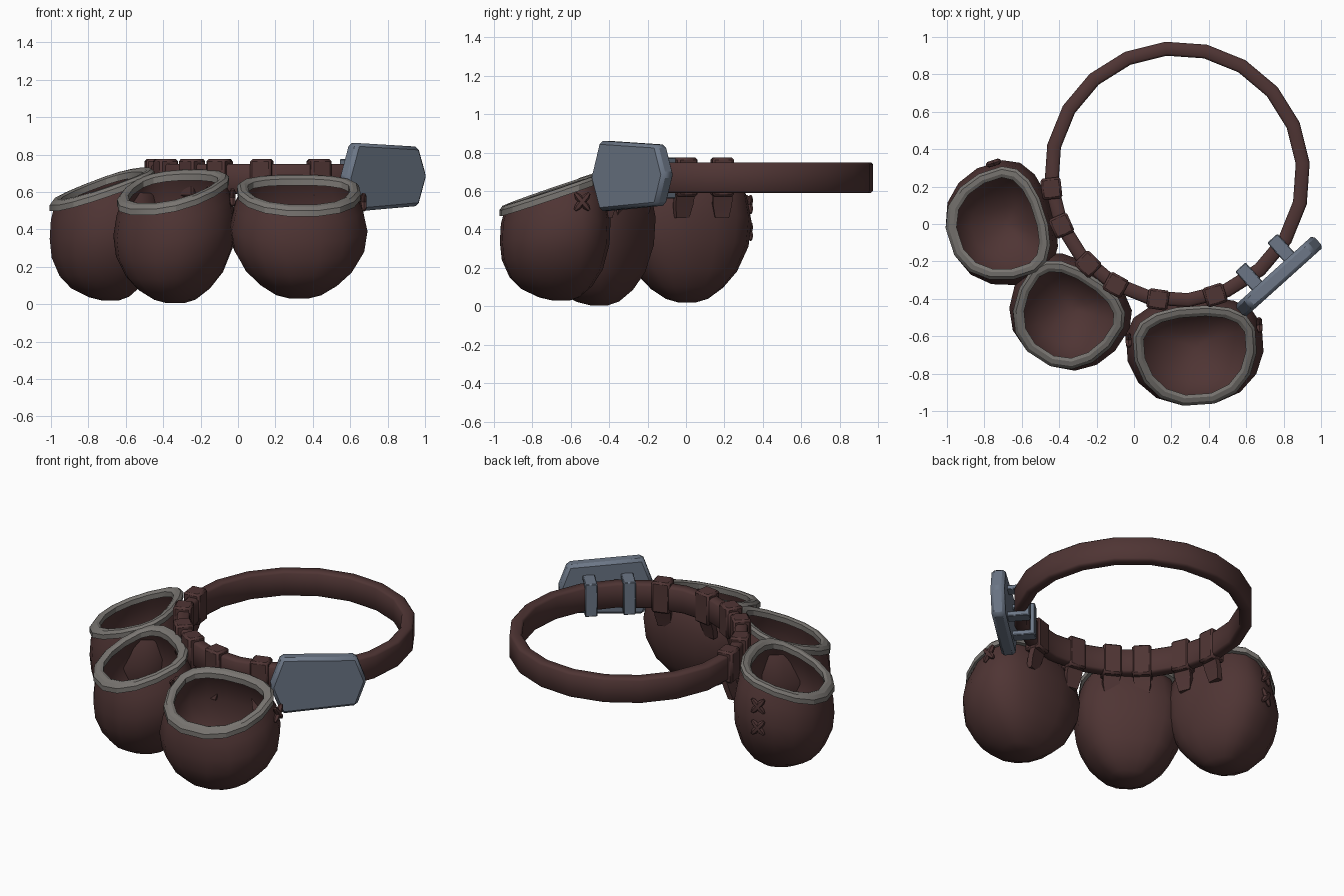
import bpy, bmesh, math
from mathutils import Matrix, Vector

if "Cube" in bpy.data.objects:
    bpy.data.objects.remove(bpy.data.objects["Cube"])

def mat(name, c):
    m = bpy.data.materials.new(name)
    m.diffuse_color = (*c, 1)
    m.use_nodes = True
    m.node_tree.nodes["Principled BSDF"].inputs["Base Color"].default_value = m.diffuse_color
    return m

LEATHER = mat("brown_leather", (0.078, 0.035, 0.034))
TRIM = mat("grey_trim", (0.19, 0.178, 0.165))
STEEL = mat("blue_grey_steel", (0.15, 0.183, 0.24))
BELT = Vector((0.23, 0.265, 0))

def finish(name, verts, faces, m, world=Matrix(), bevel=0, angle=40):
    me = bpy.data.meshes.new(name)
    me.from_pydata([world @ Vector(v) for v in verts], [], faces)
    bm = bmesh.new()
    bm.from_mesh(me)
    bmesh.ops.recalc_face_normals(bm, faces=bm.faces)
    bm.to_mesh(me)
    bm.free()
    me.materials.append(m)
    ob = bpy.data.objects.new(name, me)
    bpy.context.collection.objects.link(ob)
    if bevel:
        b = ob.modifiers.new("bevel", 'BEVEL')
        b.width, b.segments = bevel, 1
    bpy.ops.object.select_all(action='DESELECT')
    ob.select_set(True)
    bpy.context.view_layer.objects.active = ob
    bpy.ops.object.shade_smooth_by_angle(angle=math.radians(angle))
    return ob

def loft(rings, closed=False):
    """Skin equal rings; cap the ends, or join last to first."""
    n, k = len(rings[0]), len(rings)
    verts = [p for r in rings for p in r]
    faces = []
    for i in range(k if closed else k - 1):
        a, b = i * n, (i + 1) % k * n
        faces += [(a + j, a + (j + 1) % n, b + (j + 1) % n, b + j) for j in range(n)]
    if not closed:
        faces += [tuple(range(n)), tuple(range((k - 1) * n, k * n))]
    return verts, faces

def frame(x, y, deg):
    """Local x points outward from the belt, local y runs sideways."""
    return Matrix.Translation((x, y, 0)) @ Matrix.Rotation(math.radians(deg), 4, 'Z')

def box(name, x, y, z, m, world, bevel=0.01):
    quad = [(x[0], y[0]), (x[1], y[0]), (x[1], y[1]), (x[0], y[1])]
    return finish(name, *loft([[(*q, h) for q in quad] for h in z]), m, world, bevel)

# Belt: chamfered strap section turned round a 20-sided ring
section = [(.637, .602), (.649, .59), (.700, .59), (.712, .602),
           (.712, .738), (.700, .75), (.649, .75), (.637, .738)]
rings = []
for i in range(20):
    a = math.radians(95 + 18 * i)
    rings.append([(r * math.cos(a), r * math.sin(a), z) for r, z in section])
finish("belt", *loft(rings, True), LEATHER, Matrix.Translation(BELT), 0, 50)

# Pouches: bowls with flattened backs and a sloping mouth
N = 16
ROWS = [(0, .05, .05, .04), (.03, .12, .12, .09), (.12, .205, .215, .155), (.25, .285, .275, .21),
        (.45, .352, .315, .245), (.65, .37, .325, .25), (.85, .345, .32, .225), (1, .305, .30, .175)]

def outline(half, front, back):
    pts = []
    for i in range(N):
        a = 2 * math.pi * (i + .5) / N
        c, s = math.cos(a), math.sin(a)
        u = half * math.copysign(abs(c) ** .85, c)
        pts.append((front * s if s > 0 else -back * abs(s) ** .7, u))
    return pts

def stitch(name, world, u, v, z):
    for k, t in enumerate((40, -40)):
        m = (world @ Matrix.Translation((v, u, z)) @ Matrix.Rotation(math.radians(t), 4, 'Y'))
        rr = [[(r * math.cos(q * math.pi / 3), r * math.sin(q * math.pi / 3), h) for q in range(6)]
              for h, r in ((-.058, .008), (-.035, .018), (.035, .018), (.058, .008))]
        finish(f"{name}_{k}", *loft(rr), LEATHER, m)

def pouch(name, x, y, deg, width, z0, zc, slope):
    w = frame(x, y, deg)
    def ring(f, half, front, back, lift=0):
        return [(v, u, z0 + lift + f * (zc - slope * v - z0 - lift))
                for v, u in outline(half * width, front, back)]
    outer = [ring(*r) for r in ROWS]
    inner = [ring(f, h - .02, fr - .02, b - .02, .02) for f, h, fr, b in reversed(ROWS)]
    finish(name, *loft(outer + inner), LEATHER, w, angle=50)
    # Mouth trim: faceted band swept round the opening
    rim = [[(v, u, zc - slope * v + dz) for v, u in outline(.305 * width + d, .30 + d, .18 + d)]
           for d, dz in ((-.03, -.02), (-.03, .014), (-.012, .024), (.012, .022),
                         (.028, .005), (.028, -.026))]
    finish(name + "_trim", *loft(rim, True), TRIM, w, angle=25)
    return w

w1 = pouch("front_pouch", .325, -.645, -86, 1.0, .03, .605, .34)
w2 = pouch("middle_pouch", -.335, -.45, -123, .88, .005, .625, .38)
w3 = pouch("side_pouch", -.678, .005, 198, .9, .02, .64, .36)

# Crossed stitches on the pouch sides
stitch("front_stitch_right", w1, .352, -.08, .545)
stitch("front_stitch_left", w1, -.352, -.05, .57)
for z in (.53, .39):
    stitch("side_stitch", w3, -.328, -.03, z)

# Belt loops with tapered tabs hanging down to the pouches
for px, py in ((-.44, .19), (-.39, -.01), (-.24, -.21), (-.10, -.33), (.13, -.39), (.43, -.37)):
    deg = math.degrees(math.atan2(py - BELT.y, px - BELT.x))
    w = frame(BELT.x, BELT.y, deg)
    box("belt_loop", (.622, .73), (-.057, .057), (.572, .775), LEATHER, w, .012)
    tab = [[(r - .018, -h, z), (r + .018, -h, z), (r + .018, h, z), (r - .018, h, z)]
           for r, h, z in ((.665, .052, .6), (.69, .05, .53), (.71, .036, .46))]
    finish("loop_tab", *loft(tab), LEATHER, w)

# Buckle: thick six-sided plate
bw = frame(.775, -.28, -48)
hexagon = [(-.22, .862), (.23, .842), (.288, .685), (.23, .525), (-.22, .495), (-.288, .67)]
finish("buckle_plate", *loft([[(d, s, z) for s, z in hexagon] for d in (-.042, .042)]),
       STEEL, bw, .018, 25)

# Buckle clips wrapping round the belt
for s in (-.12, .11):
    y = (s - .037, s + .037)
    box("clip_top", (-.165, -.02), y, (.745, .775), STEEL, bw, .005)
    box("clip_bottom", (-.165, -.02), y, (.562, .594), STEEL, bw, .005)
    box("clip_back", (-.175, -.145), y, (.562, .775), STEEL, bw, .005)
